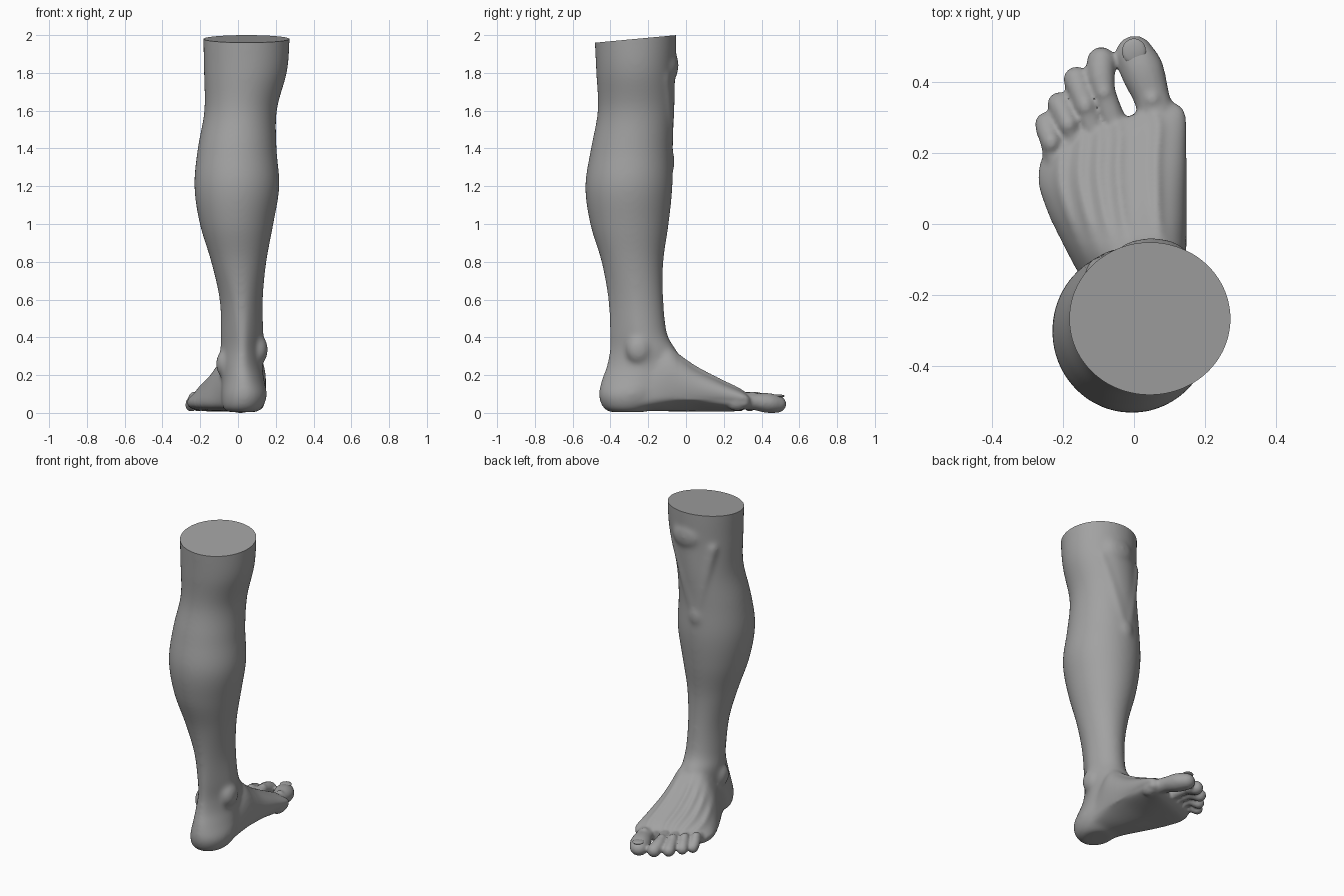
import bpy, bmesh, math
from mathutils import Vector

if "Cube" in bpy.data.objects:
    bpy.data.objects.remove(bpy.data.objects["Cube"])

N = 120


def spline(rows, steps):
    """Catmull-Rom interpolation through rows of numbers."""
    out = []
    n = len(rows)
    for i in range(n - 1):
        a, b, c, d = rows[max(i - 1, 0)], rows[i], rows[i + 1], rows[min(i + 2, n - 1)]
        for s in range(steps):
            t = s / steps
            out.append([0.5 * (2 * q + (r - p) * t + (2 * p - 5 * q + 4 * r - w) * t * t
                               + (3 * q - p - 3 * r + w) * t ** 3)
                        for p, q, r, w in zip(a, b, c, d)])
    out.append(list(rows[-1]))
    return out


def angles(n):
    return [2 * math.pi * i / n for i in range(n)]


class Shell:
    """Collects lofted parts as plain vertex and face lists."""

    def __init__(self):
        self.verts, self.faces = [], []

    def loft(self, rings):
        n, base = len(rings[0]), len(self.verts)
        for ring in rings:
            self.verts.extend(ring)
        for k in range(len(rings) - 1):
            p, q = base + k * n, base + (k + 1) * n
            self.faces += [(p + i, p + (i + 1) % n, q + (i + 1) % n, q + i) for i in range(n)]
        self.faces.append(tuple(range(base + n - 1, base - 1, -1)))
        self.faces.append(tuple(range(len(self.verts) - n, len(self.verts))))

    def blob(self, loc, size, n=14):
        rings = []
        for k in range(9):
            lat = math.pi * (-.48 + .96 * k / 8)
            rings.append([(loc[0] + size[0] * math.cos(lat) * math.cos(a),
                           loc[1] + size[1] * math.cos(lat) * math.sin(a),
                           loc[2] + size[2] * math.sin(lat)) for a in angles(n)])
        self.loft(rings)

    def tube(self, points, steps=6, flat=1.0):
        for x, y, z, r in spline(points, steps):
            self.blob((x, y, z), (r, r, r * flat), 14)

    def build(self, name):
        mesh = bpy.data.meshes.new(name)
        mesh.from_pydata(self.verts, [], self.faces)
        mesh.update()
        ob = bpy.data.objects.new(name, mesh)
        bpy.context.collection.objects.link(ob)
        return ob


body = Shell()

# shin, calf, knee and heel: z, x0, x1, y0, y1, narrowing at the back
leg = [(.008, -.055, .10, -.405, -.22, 0), (.035, -.082, .133, -.442, -.17, 0),
       (.10, -.088, .153, -.462, -.12, 0), (.18, -.085, .138, -.445, -.06, .1),
       (.25, -.092, .13, -.42, -.04, .25), (.33, -.094, .135, -.405, -.052, .4),
       (.42, -.091, .135, -.404, -.10, .4), (.60, -.098, .132, -.412, -.12, .2),
       (.80, -.142, .15, -.447, -.12, 0), (1.0, -.202, .187, -.507, -.092, 0),
       (1.2, -.231, .219, -.533, -.072, 0), (1.4, -.213, .204, -.503, -.072, 0),
       (1.6, -.178, .205, -.467, -.062, 0), (1.8, -.18, .258, -.475, -.058, 0),
       (1.95, -.183, .272, -.482, -.052, 0), (2.1, -.183, .272, -.488, -.05, 0)]
rings = []
for z, x0, x1, y0, y1, p in spline(leg, 5):
    rings.append([((x0 + x1) / 2 + (x1 - x0) / 2 * math.cos(a) * (1 - p * max(0, -math.sin(a))),
                   (y0 + y1) / 2 + (y1 - y0) / 2 * math.sin(a), z) for a in angles(N)])
body.loft(rings)

# foot: y, x0, x1, z0, z1, crest shift, slant of the toe line, arch, tendon height
foot = [(-.38, -.06, .115, .02, .17, 0, 0, 0, 0), (-.29, -.088, .138, .014, .24, 0, 0, 0, 0),
        (-.20, -.125, .135, .014, .32, .02, 0, .02, 0),
        (-.10, -.18, .135, .012, .36, .06, 0, .04, .003), (-.03, -.215, .135, .012, .305, .07, 0, .045, .009),
        (.05, -.246, .134, .012, .242, .075, .05, .04, .013), (.15, -.268, .136, .01, .18, .07, .2, .02, .013),
        (.24, -.265, .14, .012, .13, .04, .35, 0, .011), (.285, -.24, .105, .03, .098, .02, .35, 0, .008)]
rings = []
for y, x0, x1, z0, z1, sh, sk, arch, ridge in spline(foot, 8):
    cx, rx, zm = (x0 + x1) / 2, (x1 - x0) / 2, min(.068, (z0 + z1) / 2)
    ring = []
    for a in angles(N):
        c, s = math.cos(a), math.sin(a)
        if s >= 0:
            x, z = cx + rx * c + sh * s, zm + (z1 - zm) * s
            u = (x - x0) / (x1 - x0)
            z += ridge * min(1, 2 * s) * sum(math.exp(-((u - t) / .035) ** 2)
                                             for t in (.82, .55, .41, .28, .14))
        else:
            x = cx + rx * math.copysign(abs(c) ** .7, c)
            z = zm - (zm - z0) * abs(s) ** .6 + arch * max(0, c) * abs(s) ** .3
        ring.append((x, y + sk * (x - cx), z))
    rings.append(ring[::-1])
body.loft(rings)

# toes, from the big toe outwards
toes = [[(.075, .25, .07, .06), (.052, .35, .064, .052), (.024, .43, .056, .062), (.002, .477, .05, .055)],
        [(-.055, .28, .07, .038), (-.084, .37, .078, .034), (-.093, .42, .066, .04), (-.092, .458, .05, .042)],
        [(-.11, .25, .07, .036), (-.136, .33, .078, .032), (-.154, .38, .062, .035), (-.162, .407, .048, .038)],
        [(-.16, .21, .066, .036), (-.185, .28, .076, .031), (-.202, .32, .059, .034), (-.21, .338, .045, .035)],
        [(-.215, .15, .062, .036), (-.233, .23, .073, .032), (-.244, .265, .055, .033), (-.247, .283, .042, .033)]]
for i, toe in enumerate(toes):
    body.tube(toe, flat=.84 if i == 0 else .97)
    body.blob((toe[1][0], toe[1][1], .093), (.026, .03, .022))

# ball of the big toe, ankle bones, kneecap, shin bump
for loc, size in [((.1, .27, .065), (.043, .065, .05)),
                  ((.108, -.25, .335), (.052, .07, .08)),
                  ((-.078, -.25, .26), (.04, .06, .07)),
                  ((.05, -.10, 1.84), (.11, .061, .10)),
                  ((-.01, -.105, 1.33), (.06, .047, .08))]:
    body.blob(loc, size, 24)

# ridges running from the sides of the kneecap down to the shin bump
body.tube([(-.1, -.13, 1.78, .038), (-.06, -.105, 1.55, .034), (-.015, -.102, 1.33, .035)], 20)
body.tube([(.15, -.12, 1.78, .036), (.07, -.1, 1.55, .033), (-.005, -.102, 1.33, .035)], 20)

# fuse everything into one smooth skin
skin = body.build("lower_leg")
rem = skin.modifiers.new("fuse", 'REMESH')
rem.mode, rem.voxel_size = 'VOXEL', .008
smo = skin.modifiers.new("soften", 'SMOOTH')
smo.factor, smo.iterations = .5, 5
fused = bpy.data.meshes.new_from_object(skin.evaluated_get(bpy.context.evaluated_depsgraph_get()))
skin.modifiers.clear()

# extra softening behind the instep, slanted cut above the knee, sole on the ground
bm = bmesh.new()
bm.from_mesh(fused)
for limit in (.0, -.03, -.06):
    soft = [v for v in bm.verts if v.co.y < limit]
    for i in range(7):
        bmesh.ops.smooth_vert(bm, verts=soft, factor=.5, use_axis_x=True, use_axis_y=True, use_axis_z=True)
bmesh.ops.bisect_plane(bm, geom=bm.verts[:] + bm.edges[:] + bm.faces[:], dist=1e-5,
                       plane_co=(0, -.05, 2), plane_no=Vector((0, -.093, 1)), clear_outer=True)
bmesh.ops.edgeloop_fill(bm, edges=[e for e in bm.edges if e.is_boundary])
low = min(v.co.z for v in bm.verts)
for v in bm.verts:
    v.co.z -= low * max(0, 1 - v.co.z / .3)
bm.to_mesh(fused)
bm.free()
skin.data = fused

# big toenail
plate = Shell()
plate.blob((0, .487, .089), (.034, .036, .009), 24)
nail = plate.build("big_toenail")

# dark grey finish
grey = bpy.data.materials.new("dark_grey")
grey.diffuse_color = (.36, .36, .36, 1)
grey.use_nodes = True
grey.node_tree.nodes["Principled BSDF"].inputs["Base Color"].default_value = grey.diffuse_color
for ob in (skin, nail):
    ob.data.materials.clear()
    ob.data.materials.append(grey)
    ob.select_set(True)
bpy.context.view_layer.objects.active = skin
bpy.ops.object.shade_smooth_by_angle(angle=math.radians(45))
